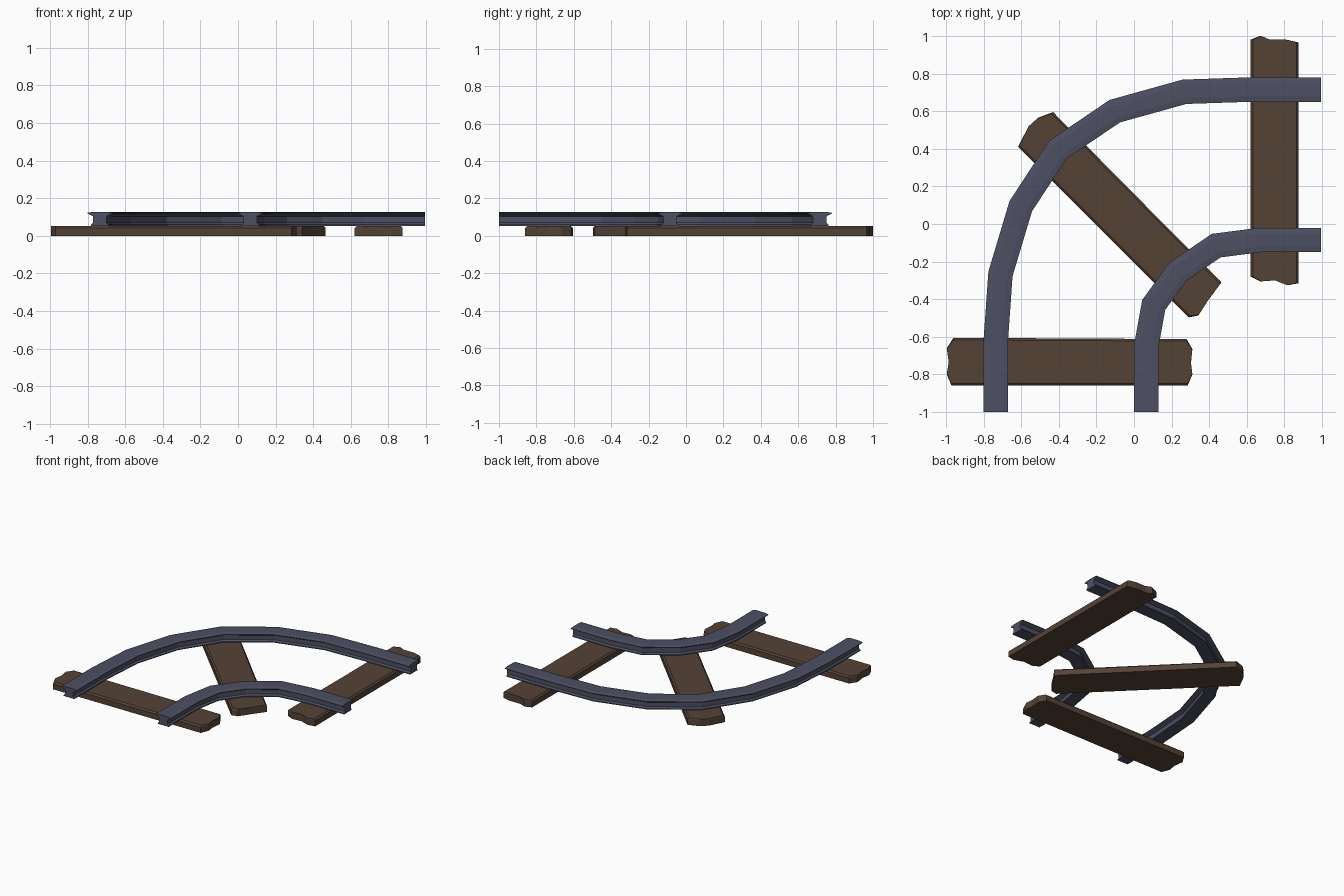
import bpy, bmesh
from mathutils import Vector

if "Cube" in bpy.data.objects:
    bpy.data.objects.remove(bpy.data.objects["Cube"])


def material(name, color):
    m = bpy.data.materials.new(name)
    m.diffuse_color = color
    m.use_nodes = True
    m.node_tree.nodes["Principled BSDF"].inputs["Base Color"].default_value = m.diffuse_color
    return m


steel = material("steel", (0.075, 0.08, 0.125, 1))
wood = material("wood", (0.09, 0.055, 0.037, 1))


def loft(name, rings, mat):
    """Skin a list of closed rings and cap both ends."""
    bm = bmesh.new()
    vs = [[bm.verts.new(p) for p in ring] for ring in rings]
    n = len(vs[0])
    for a, b in zip(vs, vs[1:]):
        for i in range(n):
            j = (i + 1) % n
            bm.faces.new((a[i], a[j], b[j], b[i]))
    bm.faces.new(vs[0][::-1])
    bm.faces.new(vs[-1])
    bmesh.ops.recalc_face_normals(bm, faces=bm.faces)
    me = bpy.data.meshes.new(name)
    bm.to_mesh(me)
    bm.free()
    me.materials.append(mat)
    ob = bpy.data.objects.new(name, me)
    bpy.context.collection.objects.link(ob)


# Rail cross-section: domed head, narrow web, small foot
half = [(0.046, 0.053), (0.046, 0.060), (0.035, 0.070), (0.035, 0.103),
        (0.065, 0.119), (0.065, 0.123), (0.035, 0.128)]
profile = half + [(-x, z) for x, z in reversed(half)]


def rail(name, path):
    pts = [Vector(p) for p in path]
    rings = []
    for i, p in enumerate(pts):
        d0 = (p - pts[max(i - 1, 0)]) if i else pts[1] - p
        d1 = (pts[i + 1] - p) if i < len(pts) - 1 else d0
        d0, d1 = d0.normalized(), d1.normalized()
        t = (d0 + d1).normalized()
        miter = Vector((t.y, -t.x)) / t.dot(d0)
        rings.append([(p.x + miter.x * x, p.y + miter.y * x, z) for x, z in profile])
    loft(name, rings, steel)


rail("outer_rail", [(-0.735, -1), (-0.735, -0.62), (-0.71, -0.265), (-0.602, 0.095),
                    (-0.405, 0.395), (-0.102, 0.60), (0.268, 0.703), (0.625, 0.715),
                    (0.993, 0.715)])
rail("inner_rail", [(0.065, -1), (0.065, -0.65), (0.105, -0.43), (0.235, -0.252),
                    (0.437, -0.115), (0.67, -0.085), (0.993, -0.085)])


# Sleepers: rough-ended planks with their long top edges chamfered
def sleeper(name, outline, axis):
    pts = [Vector(p) for p in outline]
    along = Vector(axis).normalized()
    side = Vector((-along.y, along.x))
    s = [p.dot(side) for p in pts]
    mid = (max(s) + min(s)) / 2

    def ring(z, k):
        return [(*(p + side * (p.dot(side) - mid) * (k - 1)), z) for p in pts]
    loft(name, [ring(0, 1), ring(0.042, 1), ring(0.053, 0.91)], wood)


sleeper("front_sleeper", [(-0.97, -0.86), (0.285, -0.86), (0.31, -0.80), (0.303, -0.74),
                          (0.31, -0.665), (0.28, -0.612), (-0.96, -0.605), (-0.995, -0.66),
                          (-0.985, -0.735), (-0.995, -0.80)], (1, 0))
sleeper("right_sleeper", [(0.62, -0.28), (0.67, -0.305), (0.75, -0.30), (0.82, -0.325),
                          (0.875, -0.315), (0.875, 0.965), (0.81, 0.98), (0.72, 0.98),
                          (0.67, 1.0), (0.62, 0.98)], (0, 1))
sleeper("middle_sleeper", [(-0.617, 0.41), (0.29, -0.497), (0.34, -0.487), (0.395, -0.405),
                           (0.465, -0.31), (-0.43, 0.595), (-0.51, 0.565),
                           (-0.56, 0.52)], (1, -1))
